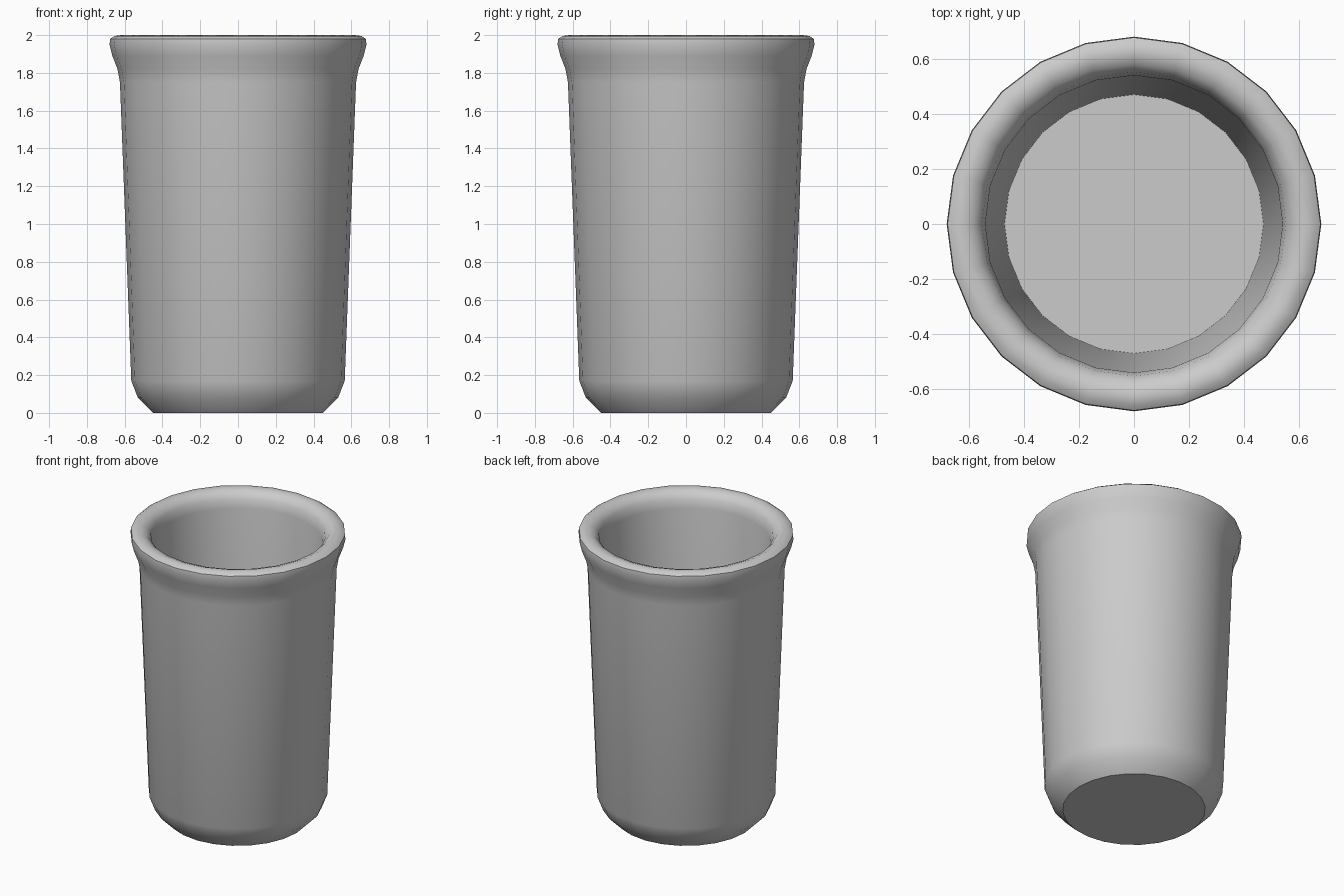
import bpy, bmesh, math

if "Cube" in bpy.data.objects:
    bpy.data.objects.remove(bpy.data.objects["Cube"])

SIDES = 24

# Cup cross-section (radius, height): underside, outer wall, flared rim, inner wall, floor
profile = [
    (0.45, 0.0), (0.53, 0.08), (0.565, 0.17),
    (0.625, 1.75), (0.638, 1.82), (0.665, 1.89), (0.68, 1.95), (0.677, 1.98), (0.655, 1.995),
    (0.62, 2.0), (0.58, 1.985), (0.552, 1.95), (0.54, 1.89),
    (0.47, 0.10),
]

bm = bmesh.new()
rings = []
for r, z in profile:
    rings.append([bm.verts.new((r * math.cos(2 * math.pi * i / SIDES),
                                r * math.sin(2 * math.pi * i / SIDES), z))
                  for i in range(SIDES)])
for a, b in zip(rings, rings[1:]):
    for i in range(SIDES):
        j = (i + 1) % SIDES
        bm.faces.new((a[i], a[j], b[j], b[i]))
bm.faces.new(list(reversed(rings[0])))   # base
bm.faces.new(rings[-1])                  # inner floor

mesh = bpy.data.meshes.new("cup")
bm.to_mesh(mesh)
bm.free()
cup = bpy.data.objects.new("cup", mesh)
bpy.context.collection.objects.link(cup)

# Plain light grey
mat = bpy.data.materials.new("light grey")
mat.diffuse_color = (0.6, 0.6, 0.6, 1)
mat.use_nodes = True
mat.node_tree.nodes["Principled BSDF"].inputs["Base Color"].default_value = mat.diffuse_color
mesh.materials.append(mat)

bpy.context.view_layer.objects.active = cup
cup.select_set(True)
bpy.ops.object.shade_smooth_by_angle(angle=math.radians(42))
